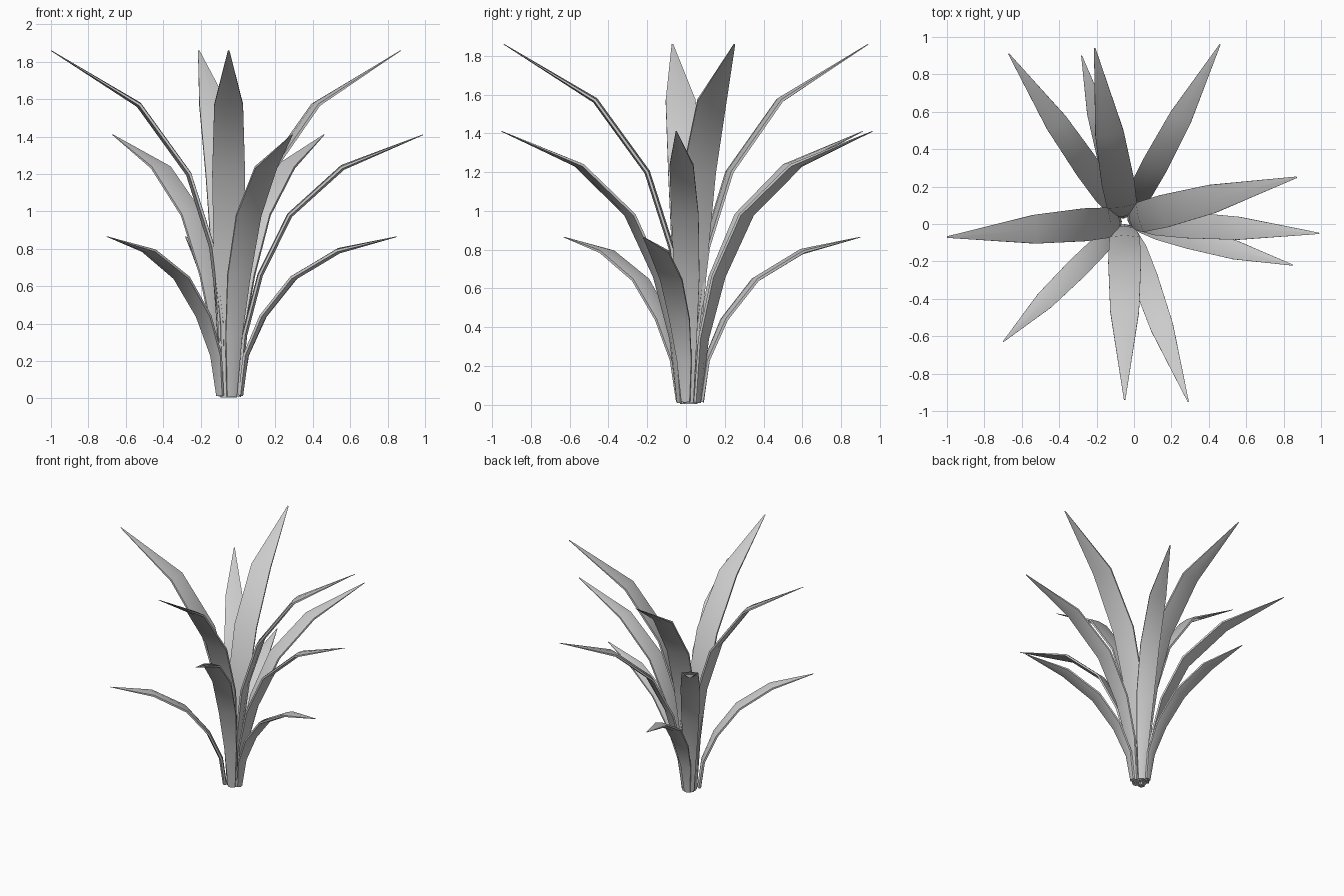
import bpy, bmesh, math
from mathutils import Vector

if "Cube" in bpy.data.objects:
    bpy.data.objects.remove(bpy.data.objects["Cube"])

CENTRE = Vector((-0.05, 0.015, 0))
HALF_WIDTH = [0.034, 0.058, 0.081, 0.088, 0.077, 0.004]

# Each tier: outward fractions, heights, base radius, width scale, leaf tips (x, y)
TIERS = {
    "tall_leaf": ([0, .012, .065, .2, .49, 1], [.005, .41, .81, 1.2, 1.57, 1.86], .03, 1.0,
                  [(-1.0, -.07), (-.21, .94), (-.05, -.94), (.87, .25)]),
    "middle_leaf": ([0, .035, .12, .28, .565, 1], [.01, .34, .66, .98, 1.235, 1.41], .05, .8,
                    [(-.67, .91), (.46, .96), (.99, -.05), (.29, -.95)]),
    "low_leaf": ([0, .035, .145, .34, .63, 1], [.015, .23, .44, .645, .79, .865], .065, .66,
                 [(-.70, -.63), (.85, -.22), (-.28, .90)]),
}


def make_leaf(name, tip, fractions, heights, base_r, width):
    """Bent, tapering blade with a thin six-sided section."""
    out = Vector((tip[0], tip[1], 0)) - CENTRE
    length = out.length
    out.normalize()
    side = Vector((-out.y, out.x, 0))
    path = [CENTRE + out * (base_r + f * (length - base_r)) + Vector((0, 0, h))
            for f, h in zip(fractions, heights)]
    bm = bmesh.new()
    rings = []
    for i, p in enumerate(path):
        tangent = (path[min(i + 1, 5)] - path[max(i - 1, 0)]).normalized()
        normal = side.cross(tangent).normalized()
        w = HALF_WIDTH[i] * width
        t = 0.002 if i == 5 else 0.015
        e = t * 0.45
        section = [(-w, -e), (0, -t), (w, -e), (w, e), (0, t), (-w, e)]
        rings.append([bm.verts.new(p + side * a + normal * b) for a, b in section])
    for r0, r1 in zip(rings, rings[1:]):
        for k in range(6):
            j = (k + 1) % 6
            bm.faces.new((r0[k], r0[j], r1[j], r1[k]))
    bm.faces.new(rings[0][::-1])
    bm.faces.new(rings[-1])
    bmesh.ops.recalc_face_normals(bm, faces=bm.faces)
    mesh = bpy.data.meshes.new(name)
    bm.to_mesh(mesh)
    bm.free()
    obj = bpy.data.objects.new(name, mesh)
    bpy.context.collection.objects.link(obj)
    return obj


# Rosette of leaves in three tiers
leaves = []
for name, (fractions, heights, base_r, width, tips) in TIERS.items():
    for n, tip in enumerate(tips, 1):
        leaves.append(make_leaf(f"{name}_{n}", tip, fractions, heights, base_r, width))

# Smooth blades with crisp rims
for leaf in leaves:
    leaf.select_set(True)
bpy.context.view_layer.objects.active = leaves[0]
bpy.ops.object.shade_smooth_by_angle(angle=math.radians(40))
